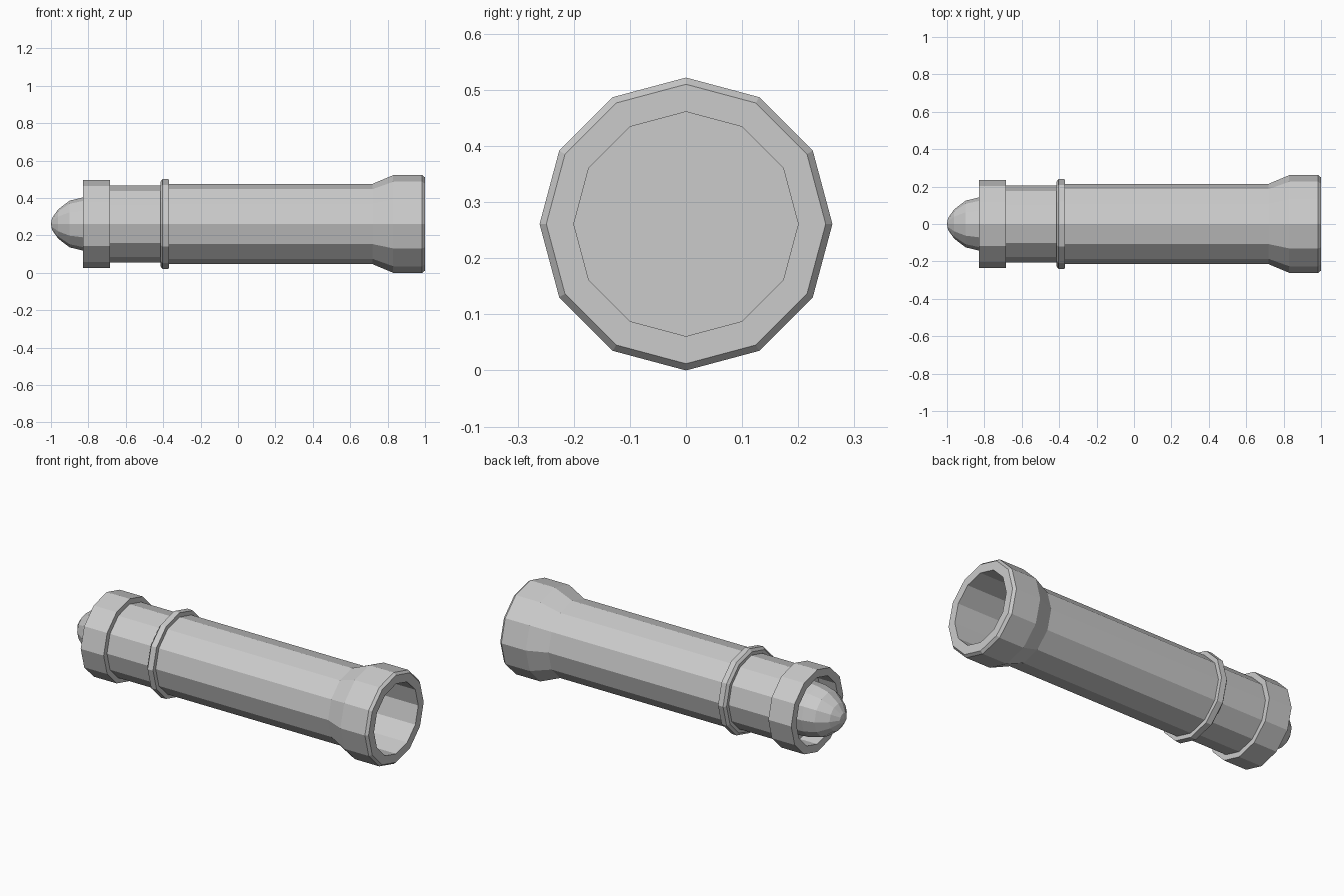
import bpy, bmesh
from math import sin, cos, tau

SIDES = 12
AXIS_Z = 0.261

cube = bpy.data.objects.get("Cube")
if cube:
    bpy.data.objects.remove(cube, do_unlink=True)

grey = bpy.data.materials.new("plain grey")
grey.use_nodes = True
colour = (0.6, 0.6, 0.6, 1)
grey.diffuse_color = colour
grey.node_tree.nodes["Principled BSDF"].inputs["Base Color"].default_value = colour


def lathe(name, profile, closed=False):
    """Turn (x, radius) points around the long axis; radius 0 makes a pole."""
    bm = bmesh.new()
    rings = []
    for x, r in profile:
        if r == 0:
            rings.append([bm.verts.new((x, 0, 0))] * SIDES)
        else:
            rings.append([bm.verts.new((x, r * sin(tau * i / SIDES), r * cos(tau * i / SIDES)))
                          for i in range(SIDES)])
    pairs = list(zip(rings, rings[1:]))
    if closed:
        pairs.append((rings[-1], rings[0]))
    for a, b in pairs:
        for i in range(SIDES):
            j = (i + 1) % SIDES
            corners = list(dict.fromkeys((a[i], a[j], b[j], b[i])))
            bm.faces.new(corners)
    bmesh.ops.recalc_face_normals(bm, faces=bm.faces)
    mesh = bpy.data.meshes.new(name)
    bm.to_mesh(mesh)
    bm.free()
    mesh.materials.append(grey)
    obj = bpy.data.objects.new(name, mesh)
    obj.location.z = AXIS_Z
    bpy.context.collection.objects.link(obj)
    return obj


# Barrel with stepped rear section, flared muzzle and a blind bore
lathe("barrel", [(-0.72, 0), (-0.72, 0.205), (-0.39, 0.205), (-0.39, 0.215),
                 (0.72, 0.215), (0.83, 0.261), (0.985, 0.261), (1, 0.249),
                 (1, 0.2), (-0.68, 0.2), (-0.68, 0)])

# Open ring around the rear end
lathe("rear_ring", [(-0.83, 0.235), (-0.685, 0.235), (-0.685, 0.19), (-0.83, 0.19)], closed=True)

# Raised collar at the step between the barrel sections
lathe("collar", [(-0.415, 0.207), (-0.415, 0.226), (-0.403, 0.241), (-0.37, 0.239),
                 (-0.37, 0.207)], closed=True)

# Rounded nose standing in the rear ring
lathe("nose", [(-1, 0), (-0.995, 0.03), (-0.962, 0.078), (-0.9, 0.125), (-0.83, 0.142),
               (-0.71, 0.15), (-0.71, 0)])
